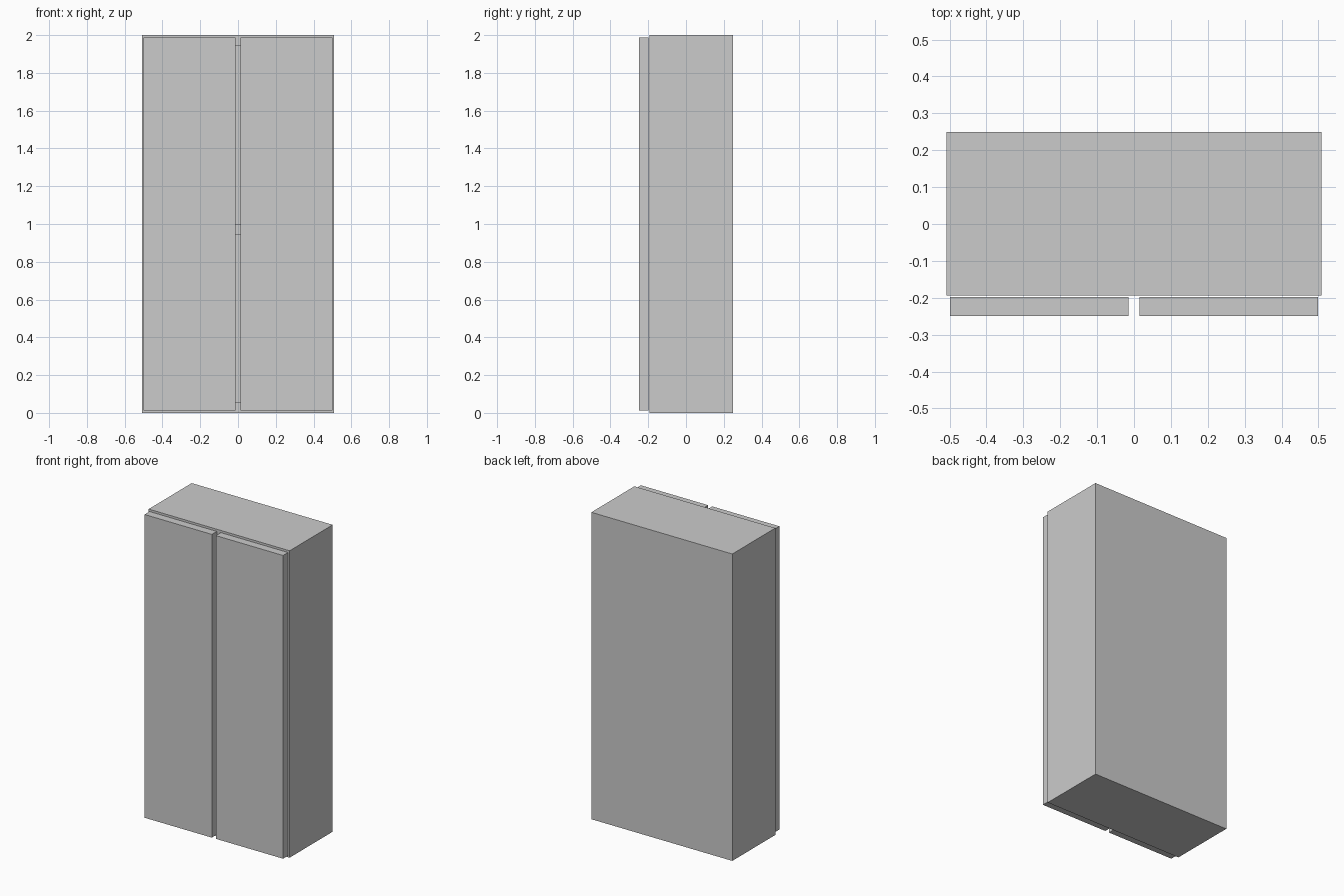
import bpy

if "Cube" in bpy.data.objects:
    bpy.data.objects.remove(bpy.data.objects["Cube"])

T = 0.056            # panel thickness
HALF_W = 0.508       # half cabinet width
FRONT, BACK = -0.194, 0.249


def box(name, x0, x1, y0, y1, z0, z1):
    bpy.ops.mesh.primitive_cube_add(size=1)
    obj = bpy.context.object
    obj.name = name
    obj.location = ((x0 + x1) / 2, (y0 + y1) / 2, (z0 + z1) / 2)
    obj.scale = (x1 - x0, y1 - y0, z1 - z0)
    bpy.ops.object.transform_apply(location=True, scale=True)
    return obj


# Carcass: open box with a recessed interior, joined into one object
inner = HALF_W - T
parts = [
    box("carcass", -HALF_W, HALF_W, FRONT, BACK, 0, 2),
]
cavity = box("cavity_cutter", -inner, inner, FRONT - 0.1, BACK - T, T, 2 - T)
cavity.hide_render = True
cut = parts[0].modifiers.new("hollow", 'BOOLEAN')
cut.operation = 'DIFFERENCE'
cut.solver = 'EXACT'
cut.object = cavity
bpy.context.view_layer.objects.active = parts[0]
bpy.ops.object.modifier_apply(modifier=cut.name)
bpy.data.objects.remove(cavity, do_unlink=True)

# Middle shelf
box("shelf", -inner, inner, FRONT, BACK - T, 0.944, 1.0)

# Pair of doors standing slightly proud of the carcass
for side, name in ((-1, "left_door"), (1, "right_door")):
    x0, x1 = sorted((side * 0.0145, side * 0.499))
    box(name, x0, x1, -0.249, -0.198, 0.012, 1.988)
